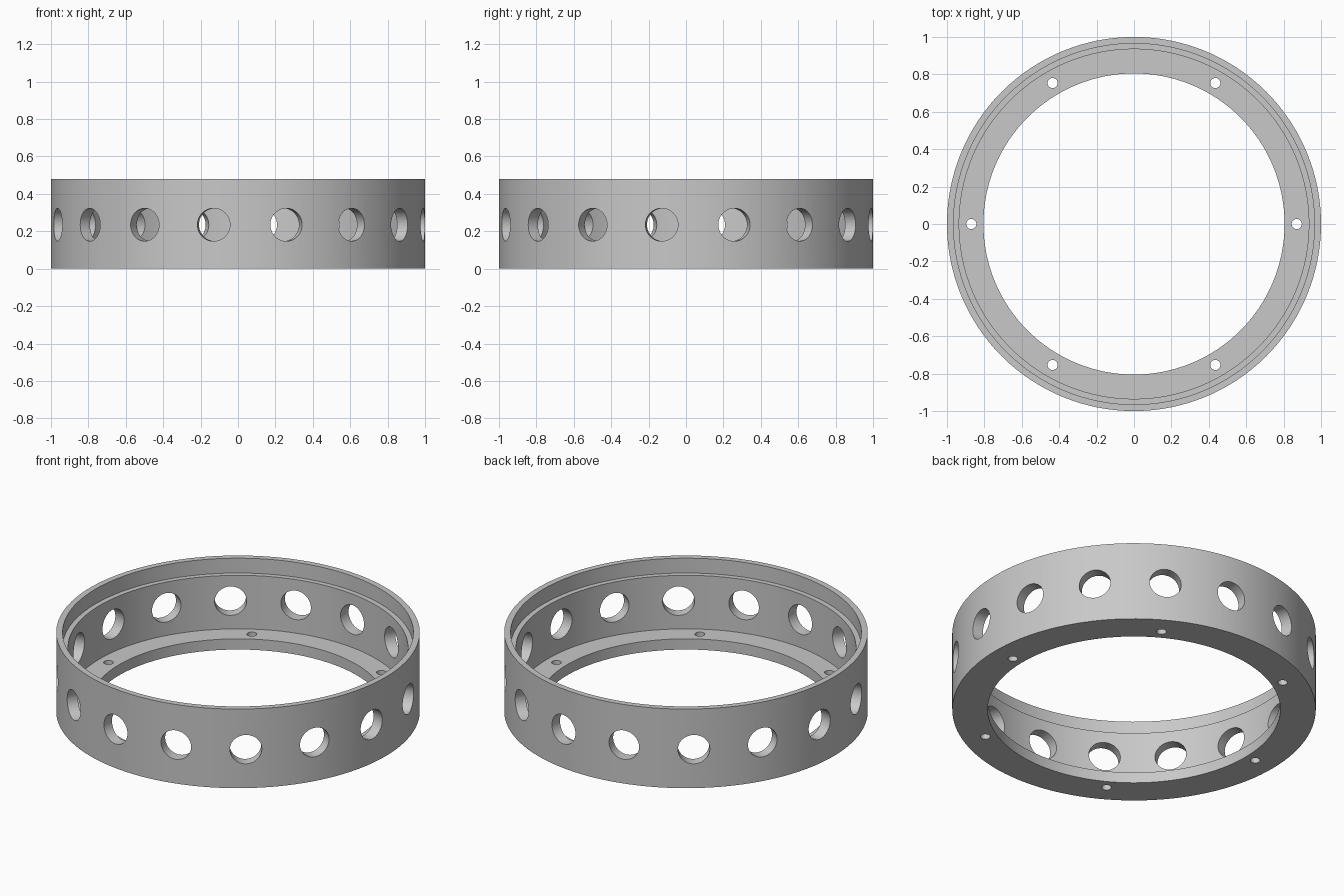
import bpy, bmesh
from math import cos, sin, pi, radians
from mathutils import Matrix, Vector

cube = bpy.data.objects.get("Cube")
if cube:
    bpy.data.objects.remove(cube, do_unlink=True)

SEGMENTS = 128
HEIGHT, FLOOR, STEP = 0.48, 0.065, 0.39
HOLE_Z = 0.235

grey = bpy.data.materials.new("plain grey")
grey.use_nodes = True
grey.diffuse_color = (0.58, 0.58, 0.58, 1)
grey.node_tree.nodes["Principled BSDF"].inputs["Base Color"].default_value = (0.58, 0.58, 0.58, 1)


def add_object(name, bm):
    bmesh.ops.recalc_face_normals(bm, faces=bm.faces)
    mesh = bpy.data.meshes.new(name)
    bm.to_mesh(mesh)
    bm.free()
    mesh.materials.append(grey)
    obj = bpy.data.objects.new(name, mesh)
    bpy.context.collection.objects.link(obj)
    return obj


def lathe(name, profile):
    """Revolve a closed radius/height profile around z."""
    bm = bmesh.new()
    rings = [[bm.verts.new((r * cos(2 * pi * i / SEGMENTS), r * sin(2 * pi * i / SEGMENTS), z))
              for i in range(SEGMENTS)] for r, z in profile]
    for k, ring in enumerate(rings):
        after = rings[(k + 1) % len(rings)]
        for i in range(SEGMENTS):
            j = (i + 1) % SEGMENTS
            bm.faces.new((ring[i], ring[j], after[j], after[i]))
    return add_object(name, bm)


def drill(name, count, start, distance, z, radius, depth, radial):
    """Cutter made of evenly spaced cylinders, pointing outward or upward."""
    bm = bmesh.new()
    for k in range(count):
        a = radians(start) + 2 * pi * k / count
        out = Vector((cos(a), sin(a), 0))
        turn = out.to_track_quat('Z', 'Y').to_matrix().to_4x4() if radial else Matrix()
        place = Matrix.Translation(out * distance + Vector((0, 0, z)))
        bmesh.ops.create_cone(bm, cap_ends=True, segments=40, radius1=radius,
                              radius2=radius, depth=depth, matrix=place @ turn)
    obj = add_object(name, bm)
    obj.hide_render = True
    obj.hide_set(True)
    return obj


# Ring wall with a stepped rim and an inward floor flange
ring = lathe("flanged_ring", [(1, 0), (1, HEIGHT), (0.965, HEIGHT), (0.965, STEP),
                              (0.935, STEP), (0.935, FLOOR), (0.805, FLOOR), (0.805, 0)])

# Large holes through the wall, small screw holes through the flange
cutters = [drill("wall_hole_cutter", 16, -97.5, 0.97, HOLE_Z, 0.088, 0.2, True),
           drill("screw_hole_cutter", 6, 0, 0.87, FLOOR / 2, 0.027, 0.12, False)]
for cutter in cutters:
    mod = ring.modifiers.new(cutter.name, 'BOOLEAN')
    mod.operation = 'DIFFERENCE'
    mod.solver = 'EXACT'
    mod.object = cutter

bpy.context.view_layer.objects.active = ring
ring.select_set(True)
for mod in list(ring.modifiers):
    bpy.ops.object.modifier_apply(modifier=mod.name)
for cutter in cutters:
    bpy.data.objects.remove(cutter, do_unlink=True)
bpy.ops.object.shade_smooth_by_angle(angle=radians(30))
